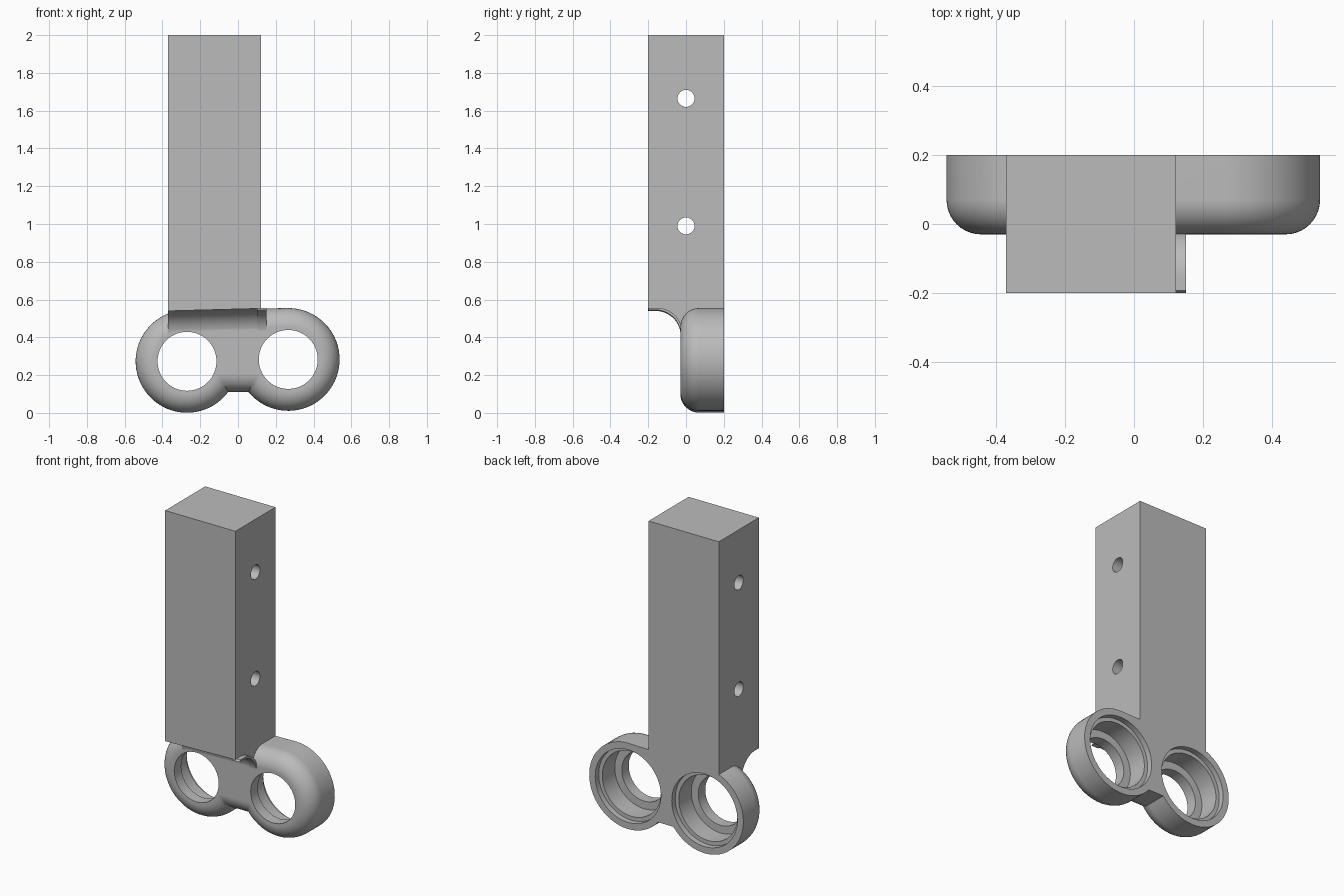
import bpy, bmesh
from math import sin, cos, pi, sqrt, asin, radians

if "Cube" in bpy.data.objects:
    bpy.data.objects.remove(bpy.data.objects["Cube"])

grey = bpy.data.materials.new("plain_grey")
grey.use_nodes = True
grey.diffuse_color = (0.5, 0.5, 0.5, 1)
grey.node_tree.nodes["Principled BSDF"].inputs["Base Color"].default_value = (0.5, 0.5, 0.5, 1)

BACK, FRONT, ROUND = 0.2, -0.03, 0.1
RADIUS, WEB = 0.272, 0.11
RINGS = [(-0.27, 0.273), (0.266, 0.283)]


def loft(name, layers):
    """Closed solid through a list of matching point loops."""
    bm = bmesh.new()
    loops = [[bm.verts.new(p) for p in layer] for layer in layers]
    n = len(loops[0])
    for a, b in zip(loops, loops[1:]):
        for i in range(n):
            j = (i + 1) % n
            bm.faces.new((a[i], a[j], b[j], b[i]))
    bm.faces.new(loops[0][::-1])
    bm.faces.new(loops[-1])
    bmesh.ops.recalc_face_normals(bm, faces=bm.faces)
    mesh = bpy.data.meshes.new(name)
    bm.to_mesh(mesh)
    bm.free()
    mesh.materials.append(grey)
    obj = bpy.data.objects.new(name, mesh)
    bpy.context.collection.objects.link(obj)
    return obj


def prism(name, x0, x1, profile):
    return loft(name, [[(x, y, z) for y, z in profile] for x in (x0, x1)])


def circle(r, n=64):
    return [(r * cos(2 * pi * i / n), r * sin(2 * pi * i / n)) for i in range(n)]


def combine(target, tool, operation):
    mod = target.modifiers.new("boolean", "BOOLEAN")
    mod.operation, mod.solver, mod.object = operation, "EXACT", tool
    bpy.context.view_layer.objects.active = target
    bpy.ops.object.modifier_apply(modifier=mod.name)
    bpy.data.objects.remove(tool)


def outline(inset, y, n=40):
    """Two round lobes joined by a web, shrunk by the inset."""
    r, points = RADIUS - inset, []
    for side, (cx, cz) in zip((-1, 1), RINGS):
        low = asin((cz - WEB - inset) / r)
        arc = []
        for i in range(n + 1):
            a = -low + (pi / 2 + low - 2 * pi) * i / n
            arc.append((cx - side * r * cos(a), y, cz + r * sin(a)))
        points += arc if side < 0 else arc[::-1]
    return points


# Twin ring base with a rounded front edge
layers = [outline(0, BACK)]
for i in range(11):
    t = pi / 2 * i / 10
    layers.append(outline(ROUND * (1 - cos(t)), FRONT + ROUND * (1 - sin(t))))
bracket = loft("twin_ring_bracket", layers)

# Square shank with a concave underside
def cove(r, cy, cz):
    return [(cy + r * sin(pi / 2 * i / 14), cz + r * cos(pi / 2 * i / 14)) for i in range(15)]

shank = prism("shank", -0.37, 0.122,
              [(BACK, 2), (-0.2, 2), (-0.2, 0.553)] + cove(0.132, -0.16, 0.421) + [(BACK, 0.421)])
for v in shank.data.vertices:
    if v.co.z < 1:
        v.co.z += 0.027 * (v.co.x - 0.122)
combine(bracket, shank, "UNION")

# Thin lip where the cove runs past the shank
lip_low = [(-0.2, 0.545)] + cove(0.132, -0.16, 0.413)
lip = prism("cove_lip", 0.1, 0.15, lip_low + [(y + 0.008, z + 0.011) for y, z in lip_low[::-1]])
combine(bracket, lip, "UNION")

# Stepped bores, opening wider towards the back
for cx, cz in RINGS:
    steps = [(0.156, -0.3), (0.156, 0.04), (0.205, 0.04), (0.205, 0.165),
             (0.23, 0.165), (0.23, 0.3)]
    bore = loft("bore", [[(cx + x, y, cz + z) for x, z in circle(r)] for r, y in steps])
    combine(bracket, bore, "DIFFERENCE")

# Cross holes through the shank
for z0 in (0.99, 1.665):
    hole = prism("hole", -0.6, 0.4, [(y, z0 + z) for y, z in circle(0.045, 32)])
    combine(bracket, hole, "DIFFERENCE")

# Smooth curved faces, keep edges crisp
bpy.ops.object.select_all(action="DESELECT")
bracket.select_set(True)
bpy.context.view_layer.objects.active = bracket
bpy.ops.object.shade_smooth_by_angle(angle=radians(30))
weighted = bracket.modifiers.new("weighted_normals", "WEIGHTED_NORMAL")
weighted.keep_sharp = True
